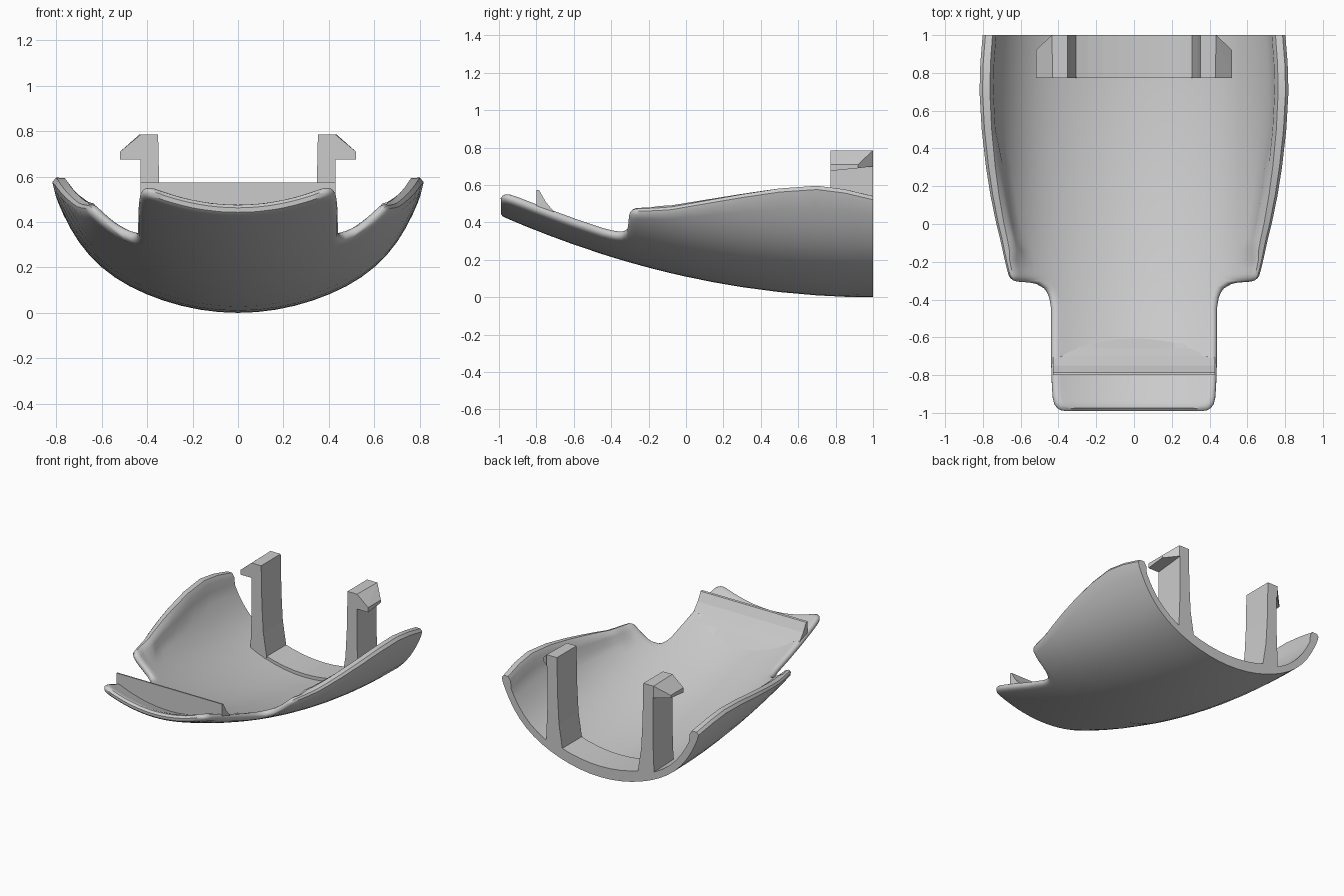
import bpy, bmesh, math
from mathutils import Vector
from mathutils.geometry import intersect_point_line

cube = bpy.data.objects.get("Cube")
if cube:
    bpy.data.objects.remove(cube, do_unlink=True)

grey = bpy.data.materials.new("light_grey_plastic")
grey.use_nodes = True
COLOUR = (0.6, 0.6, 0.6, 1)
grey.diffuse_color = COLOUR
grey.node_tree.nodes["Principled BSDF"].inputs["Base Color"].default_value = COLOUR

THICK = 0.05


def finish(bm, name, smooth=False):
    bmesh.ops.recalc_face_normals(bm, faces=bm.faces)
    mesh = bpy.data.meshes.new(name)
    bm.to_mesh(mesh)
    bm.free()
    mesh.materials.append(grey)
    ob = bpy.data.objects.new(name, mesh)
    bpy.context.collection.objects.link(ob)
    if smooth:
        bpy.ops.object.select_all(action='DESELECT')
        ob.select_set(True)
        bpy.context.view_layer.objects.active = ob
        bpy.ops.object.shade_smooth_by_angle(angle=math.radians(35))
    return ob


def surface(x, y):
    """Underside of the shell: a bowl section swept along a rising keel."""
    x = abs(x)
    return 0.11 * (1 - y) ** 2 + 0.5 * x * x + 0.224 * (x / 0.82) ** 7.7


def normal(x, y):
    e = 0.001
    dx = (surface(x + e, y) - surface(x - e, y)) / (2 * e)
    return Vector((-dx, 0.22 * (1 - y), 1)).normalized()


def loft(bm, rings):
    """Join closed rings of points into a capped solid."""
    loops = [[bm.verts.new(p) for p in ring] for ring in rings]
    n = len(loops[0])
    for a, b in zip(loops, loops[1:]):
        for i in range(n):
            j = (i + 1) % n
            bm.faces.new((a[i], a[j], b[j], b[i]))
    bm.faces.new(loops[0])
    bm.faces.new(loops[-1])


# Shell outline: (y, half width) from the back edge to the tongue tip
OUTLINE = [(1, .81), (.85, .822), (.7, .826), (.5, .815), (.3, .793), (.15, .77),
           (0, .74), (-.08, .72), (-.15, .705), (-.2, .694), (-.25, .682),
           (-.275, .675), (-.29, .667), (-.302, .655), (-.309, .635),
           (-.314, .57), (-.32, .53), (-.345, .485), (-.37, .467), (-.4, .456),
           (-.45, .448), (-.6, .448), (-.75, .447), (-.87, .443), (-.93, .438),
           (-.96, .43), (-.98, .416), (-.992, .4), (-1, .37)]
rim = [Vector((w, y, surface(w, y))) for y, w in OUTLINE]
rim += [Vector((x, -1, surface(x, -1))) for x in (.25, .12, 0)]


def rim_distance(p):
    best = 9
    for a, b in zip(rim, rim[1:]):
        q, t = intersect_point_line(p, a, b)
        q = a.lerp(b, min(max(t, 0), 1))
        best = min(best, (p - q).length)
    return best


def shell():
    bm = bmesh.new()
    cols = 15
    outer, inner = [], []
    for y, w in OUTLINE:
        lo, hi = [], []
        for i in range(-cols, cols + 1):
            x = w * math.sin(math.pi / 2 * i / cols)
            p = Vector((x, y, surface(x, y)))
            n = normal(x, y)
            d = rim_distance(Vector((abs(x), y, p.z)))
            if abs(i) == cols or y == -1:
                d = 0
            # Round the rim, and thicken it into a bead along the wings
            k = math.sqrt(1 - (1 - min(d / 0.03, 1)) ** 2)
            bead = 0.018 if y > -.16 and abs(x) > .5 and 0 < d < .1 else 0
            lo.append(bm.verts.new(p + n * THICK / 2 * (1 - k)))
            hi.append(bm.verts.new(p + n * (THICK / 2 * (1 + k) + bead * k)))
        outer.append(lo)
        inner.append(hi)
    for grid in (outer, inner):
        for a, b in zip(grid, grid[1:]):
            for i in range(2 * cols):
                bm.faces.new((a[i], a[i + 1], b[i + 1], b[i]))
    a, b = outer[0], inner[0]
    for i in range(2 * cols):
        bm.faces.new((a[i], a[i + 1], b[i + 1], b[i]))
    bmesh.ops.remove_doubles(bm, verts=bm.verts, dist=0.00005)
    finish(bm, "curved_shell", True)


def front_lip():
    # Sloping stop across the tongue, its foot sunk into the shell
    top = [(-.8, .575), (-.785, .572), (-.75, .51), (-.7, .45), (-.66, .405), (-.6, .33)]
    bm = bmesh.new()
    rings = []
    for i in range(-6, 7):
        x = .43 * i / 6
        foot = [(x, y, surface(x, y) + .02) for y, z in top]
        crest = [(x, y, max(z, surface(x, y) + .03)) for y, z in top]
        rings.append(crest + foot[::-1])
    loft(bm, rings)
    finish(bm, "front_lip")


def rear_pad():
    # Low raised strip between the posts
    bm = bmesh.new()
    rings = []
    for i in range(-4, 5):
        x = .33 * i / 4
        rings.append([(x, y, surface(x, y) + h) for y, h in
                      ((.775, .02), (1, .02), (1, .08), (.775, .075))])
    loft(bm, rings)
    finish(bm, "rear_pad")


def post(side, label):
    # Upright with a flared foot
    bm = bmesh.new()
    profile = [(.43, .785), (.352, .785), (.346, .5), (.335, .3), (.3, .08), (.44, .13), (.43, .4)]
    loft(bm, [[(side * x, y, z) for x, z in profile] for y in (.772, 1)])
    finish(bm, label + "_post")
    # Outward catch, tapering away at the back
    bm = bmesh.new()
    points = [(.43, .772, .785), (.52, .772, .71), (.52, .772, .675), (.43, .772, .675),
              (.52, .92, .71), (.52, .92, .69), (.435, 1, .785), (.435, 1, .7), (.425, 1, .7),
              (.425, 1, .785)]
    verts = [bm.verts.new((side * x, y, z)) for x, y, z in points]
    bmesh.ops.convex_hull(bm, input=verts)
    bmesh.ops.dissolve_limit(bm, angle_limit=0.02, verts=bm.verts, edges=bm.edges)
    finish(bm, label + "_catch")


shell()
front_lip()
rear_pad()
post(1, "left")
post(-1, "right")
